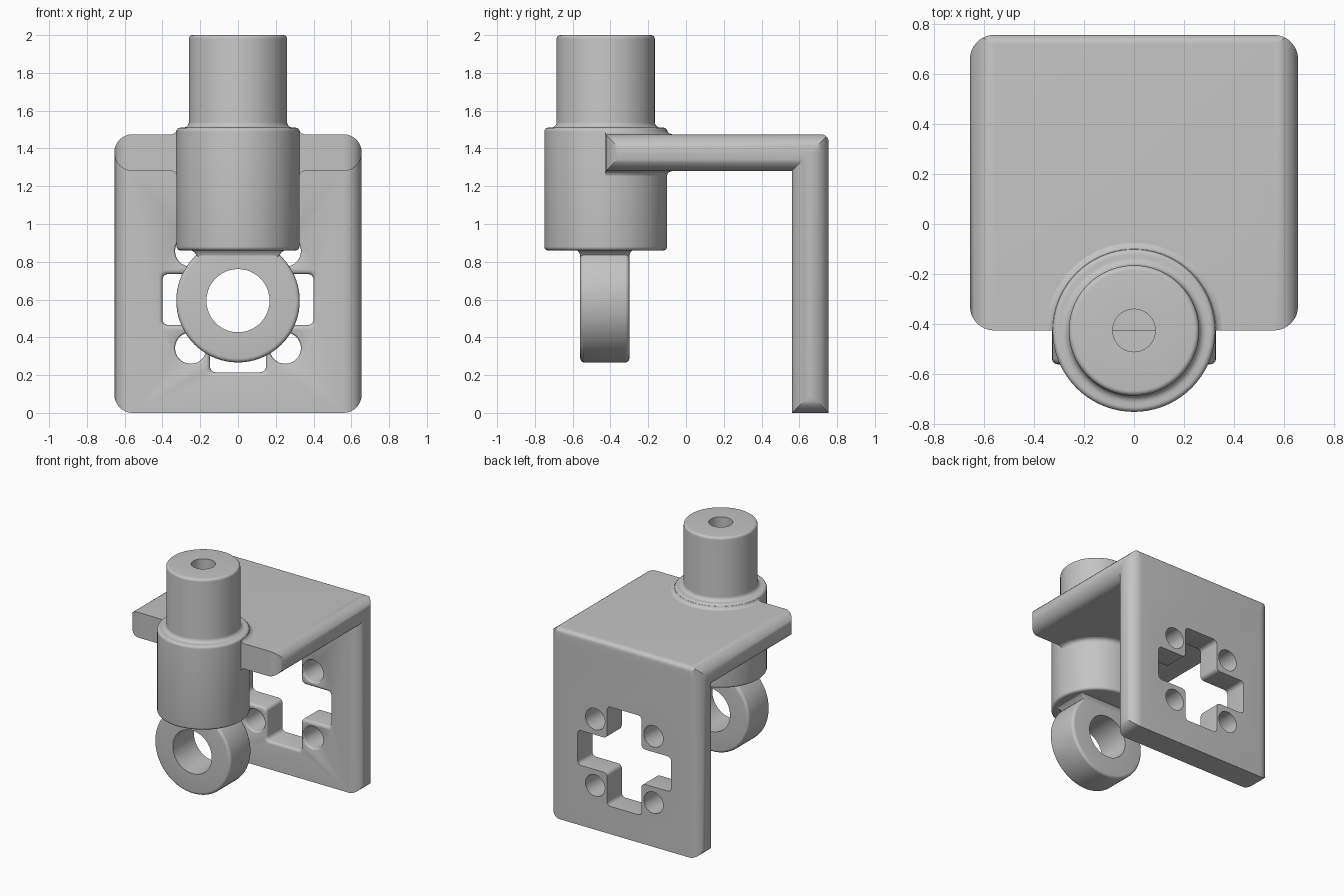
import bpy, bmesh, math
from mathutils import Vector

cube = bpy.data.objects.get("Cube")
if cube:
    bpy.data.objects.remove(cube, do_unlink=True)

# One grey for every part
grey = bpy.data.materials.new("plain_grey")
grey.use_nodes = True
COLOUR = (0.55, 0.55, 0.55, 1)
grey.diffuse_color = COLOUR
grey.node_tree.nodes["Principled BSDF"].inputs["Base Color"].default_value = COLOUR


def rounded(corners, steps=8):
    """Corner list (u, v, radius) with square corners filleted by arcs."""
    pts = []
    for i, (u, v, r) in enumerate(corners):
        p = Vector((u, v))
        if r == 0:
            pts.append(p)
            continue
        d1 = (Vector(corners[i - 1][:2]) - p).normalized()
        d2 = (Vector(corners[(i + 1) % len(corners)][:2]) - p).normalized()
        centre = p + (d1 + d2) * r
        for k in range(steps + 1):
            a = math.pi / 2 * k / steps
            pts.append(centre - (d2 * math.cos(a) + d1 * math.sin(a)) * r)
    return pts


def rect(u0, u1, v0, v1, r, top_r=None):
    t = r if top_r is None else top_r
    return rounded([(u0, v0, r), (u1, v0, r), (u1, v1, t), (u0, v1, t)])


def circle(u, v, r, n=40):
    return [Vector((u + r * math.cos(2 * math.pi * k / n),
                    v + r * math.sin(2 * math.pi * k / n))) for k in range(n)]


def finish(name, bm):
    bmesh.ops.recalc_face_normals(bm, faces=bm.faces)
    mesh = bpy.data.meshes.new(name)
    bm.to_mesh(mesh)
    bm.free()
    mesh.materials.append(grey)
    obj = bpy.data.objects.new(name, mesh)
    bpy.context.collection.objects.link(obj)
    return obj


PLACE = {"xy": lambda p, d: (p[0], p[1], d),
         "xz": lambda p, d: (p[0], d, p[1]),
         "yz": lambda p, d: (d, p[0], p[1])}


def loft(name, plane, rings):
    """Solid through rings of (outline, depth)."""
    bm = bmesh.new()
    rows = [[bm.verts.new(PLACE[plane](p, d)) for p in pts] for pts, d in rings]
    for a, b in zip(rows, rows[1:]):
        for i in range(len(a)):
            bm.faces.new((a[i - 1], a[i], b[i], b[i - 1]))
    bm.faces.new(rows[0])
    bm.faces.new(rows[-1])
    return finish(name, bm)


def prism(name, plane, outline, d0, d1):
    return loft(name, plane, [(outline, d0), (outline, d1)])


def revolve(name, pts, centre, axis, closed, angle=2 * math.pi, steps=72):
    """Turn a profile of (radius, height) about the axis."""
    bm = bmesh.new()
    c = Vector(centre)
    up = Vector(axis)
    vs = [bm.verts.new(c + Vector((p[0], 0, 0)) + up * p[1]) for p in pts]
    for i in range(0 if closed else 1, len(vs)):
        bm.edges.new((vs[i - 1], vs[i]))
    bmesh.ops.spin(bm, geom=bm.verts[:] + bm.edges[:], cent=c, axis=up,
                   angle=angle, steps=steps)
    bmesh.ops.remove_doubles(bm, verts=bm.verts, dist=0.0001)
    bmesh.ops.holes_fill(bm, edges=[e for e in bm.edges if e.is_boundary])
    return finish(name, bm)


def combine(obj, tool, operation):
    mod = obj.modifiers.new("combine", "BOOLEAN")
    mod.operation, mod.solver, mod.object = operation, "EXACT", tool
    bpy.context.view_layer.update()
    graph = bpy.context.evaluated_depsgraph_get()
    mesh = bpy.data.meshes.new_from_object(obj.evaluated_get(graph))
    obj.modifiers.clear()
    obj.data = mesh
    bpy.data.objects.remove(tool, do_unlink=True)


# Bracket: two plates with fully rounded sides
W, BACK, FRONT, TOP, T = 0.655, 0.755, -0.425, 1.475, 0.195
R = 0.097
bracket = prism("bracket", "xz", rect(-W, W, TOP - T, TOP, R), -0.6, 0.9)
combine(bracket, prism("plan", "xy", rect(-W, W, FRONT, BACK, R), 1, 1.7), "INTERSECT")
back = prism("back_plate", "xy", rect(-W, W, BACK - T, BACK, R), -0.1, TOP - T / 2)
combine(back, prism("outline", "xz", rect(-W, W, 0, 1.6, R, 0), 0.4, 0.9), "INTERSECT")
combine(bracket, back, "UNION")
edge = rounded([(-0.6, -0.1, 0), (BACK, -0.1, 0), (BACK, TOP, 0.04), (-0.6, TOP, 0)])
combine(bracket, prism("edge_round", "yz", edge, -0.8, 0.8), "INTERSECT")

# Cross opening and four holes, softened on the inner side
MID = 0.6


def cross(o):
    quad = [(0.4 + o, 0.135 + o), (0.148 + o, 0.135 + o), (0.148 + o, 0.385 + o)]
    pts = []
    for sx, sz in ((1, 1), (-1, 1), (-1, -1), (1, -1)):
        for x, z in (quad if sx * sz > 0 else quad[::-1]):
            pts.append((sx * x, MID + sz * z, 0.03))
    return rounded(pts, 5)


def soft_cutter(outline):
    f, y = 0.02, BACK - T
    rings = [(outline(f), y - 0.05)]
    for k in range(5):
        a = math.pi / 2 * k / 4
        rings.append((outline(f - f * math.sin(a)), y + f - f * math.cos(a)))
    return loft("cutter", "xz", rings + [(outline(0), BACK + 0.05)])


combine(bracket, soft_cutter(cross), "DIFFERENCE")
for sx in (-1, 1):
    for sz in (-1, 1):
        hole = soft_cutter(lambda o: circle(sx * 0.25, MID + sz * 0.257, 0.083 + o * 0.5))
        combine(bracket, hole, "DIFFERENCE")

# Stepped post with a blind hole in its top
AXIS_Y = -0.425
post = revolve("post", rounded([
    (0, 0.86, 0), (0.325, 0.86, 0.02), (0.325, 1.51, 0.02), (0.26, 1.51, 0.03),
    (0.26, 2, 0.02), (0.085, 2, 0), (0.085, 1.4, 0), (0, 1.4, 0)], 6),
    (0, AXIS_Y, 0), (0, 0, 1), False)

# Fillets where the post passes through the plate
collars = []
for name, z, s in (("upper_fillet", TOP, 1), ("lower_fillet", TOP - T, -1)):
    prof = [(0.31, z - s * 0.01), (0.352, z - s * 0.01), (0.35, z), (0.336, z + s * 0.005),
            (0.329, z + s * 0.012), (0.325, z + s * 0.022), (0.31, z + s * 0.022)]
    collars.append(revolve(name, prof, (0, AXIS_Y, 0), (0, 0, 1), True, math.pi, 36))

# Eye ring under the post, and its flared neck
eye = revolve("eye_ring", rounded([
    (0.167, -0.56, 0), (0.327, -0.56, 0.022), (0.327, -0.3, 0.022), (0.167, -0.3, 0)], 5),
    (0, 0, 0.594), (0, 1, 0), True)
neck = loft("neck", "xy", [
    (rect(-w, w, -0.43 - h, -0.43 + h, 0.01), z) for w, h, z in
    ((0.255, 0.152, 0.865), (0.23, 0.136, 0.85), (0.215, 0.129, 0.83), (0.2, 0.125, 0.8))])

# Smooth shading with crisp edges
bpy.ops.object.select_all(action="DESELECT")
for obj in [bracket, post, eye, neck] + collars:
    obj.select_set(True)
    bpy.context.view_layer.objects.active = obj
bpy.ops.object.shade_smooth_by_angle(angle=math.radians(32))
